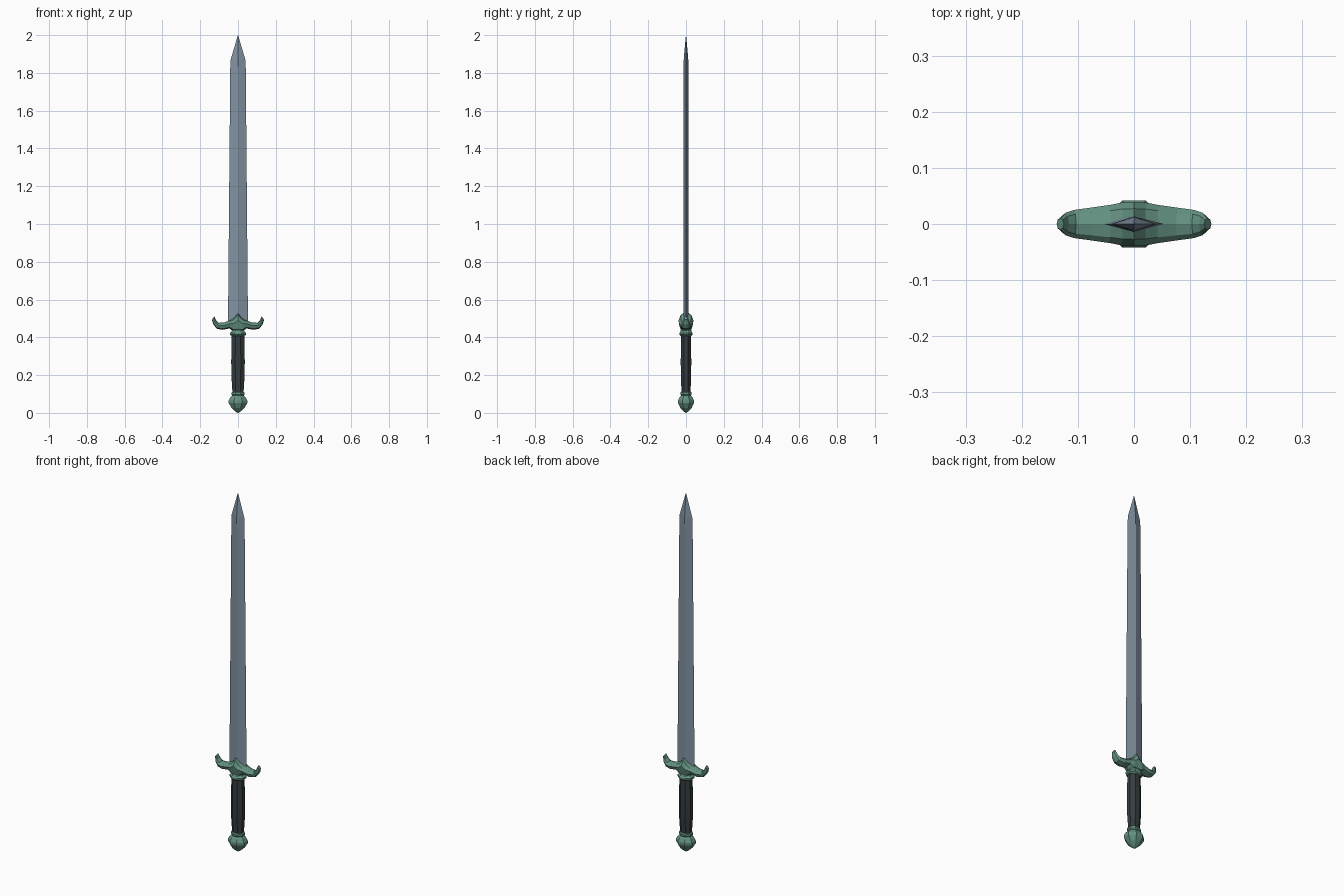
import bpy, bmesh
from math import sin, cos, pi

if "Cube" in bpy.data.objects:
    bpy.data.objects.remove(bpy.data.objects["Cube"])


def material(name, color):
    m = bpy.data.materials.new(name)
    m.diffuse_color = (*color, 1)
    m.use_nodes = True
    m.node_tree.nodes["Principled BSDF"].inputs["Base Color"].default_value = m.diffuse_color
    return m


steel = material("steel", (0.22, 0.29, 0.36))
green = material("green_metal", (0.13, 0.29, 0.23))
leather = material("dark_leather", (0.035, 0.045, 0.05))


def loft(name, rings, mat):
    """Skin a list of equal-length point rings and cap both ends."""
    bm = bmesh.new()
    vr = [[bm.verts.new(p) for p in r] for r in rings]
    n = len(rings[0])
    for a, b in zip(vr, vr[1:]):
        for i in range(n):
            j = (i + 1) % n
            bm.faces.new((a[i], a[j], b[j], b[i]))
    bm.faces.new(vr[0])
    bm.faces.new(vr[-1])
    bmesh.ops.remove_doubles(bm, verts=bm.verts, dist=0.0001)
    bmesh.ops.recalc_face_normals(bm, faces=bm.faces)
    me = bpy.data.meshes.new(name)
    bm.to_mesh(me)
    bm.free()
    me.materials.append(mat)
    ob = bpy.data.objects.new(name, me)
    bpy.context.collection.objects.link(ob)
    return ob


def turned(name, profile, mat, sides=8):
    """Oval turned part; profile rows are z, half width, half depth."""
    k = 1 / cos(pi / sides)
    angles = [2 * pi * (i + 0.5) / sides for i in range(sides)]
    return loft(name, [[(rx * k * cos(a), ry * k * sin(a), z) for a in angles]
                       for z, rx, ry in profile], mat)


# Blade: diamond section tapering to a point
blade_rows = [(0.46, 0.053, 0.0145), (1.83, 0.041, 0.0135),
              (1.87, 0.039, 0.012), (1.91, 0.027, 0.009), (2.0, 0.0006, 0.0005)]
loft("blade", [[(w, 0, z), (0, d, z), (-w, 0, z), (0, -d, z)]
               for z, w, d in blade_rows], steel)

# Crossguard: faceted sections (top x, top z, bottom x, bottom z, half depth)
arm = [(0, 0.537, 0, 0.425, 0.039), (0.02, 0.506, 0.026, 0.43, 0.038),
       (0.042, 0.490, 0.044, 0.447, 0.034), (0.075, 0.478, 0.083, 0.440, 0.029),
       (0.103, 0.477, 0.113, 0.446, 0.025), (0.116, 0.489, 0.130, 0.468, 0.020),
       (0.125, 0.512, 0.138, 0.493, 0.010)]
section = [(0, 0), (0.7, 0.15), (1, 0.42), (0.75, 0.85), (0, 1),
           (-0.75, 0.85), (-1, 0.42), (-0.7, 0.15)]


def arm_ring(row, side):
    xt, zt, xb, zb, d = row
    return [(side * (xt + (xb - xt) * t), d * u, zt + (zb - zt) * t) for u, t in section]


loft("crossguard", [arm_ring(r, -1) for r in reversed(arm[1:])]
     + [arm_ring(r, 1) for r in arm], green)

# Collar under the guard
turned("upper_collar", [(0.44, 0.030, 0.028), (0.43, 0.034, 0.030), (0.424, 0.042, 0.034),
                        (0.414, 0.042, 0.034), (0.408, 0.035, 0.028)], green)

# Grip: gentle swell in the middle
turned("grip", [(0.415, 0.033, 0.026), (0.36, 0.034, 0.027), (0.27, 0.036, 0.028),
                (0.18, 0.034, 0.027), (0.10, 0.029, 0.023)], leather)

# Pommel with its collar
turned("lower_collar", [(0.112, 0.030, 0.026), (0.107, 0.035, 0.030), (0.097, 0.035, 0.030),
                        (0.090, 0.029, 0.025), (0.08, 0.029, 0.025)], green)
turned("pommel", [(0.094, 0.028, 0.025), (0.082, 0.040, 0.034), (0.066, 0.049, 0.042),
                  (0.052, 0.049, 0.042), (0.026, 0.034, 0.030), (0.009, 0.016, 0.014),
                  (0.0, 0.002, 0.002)], green)
